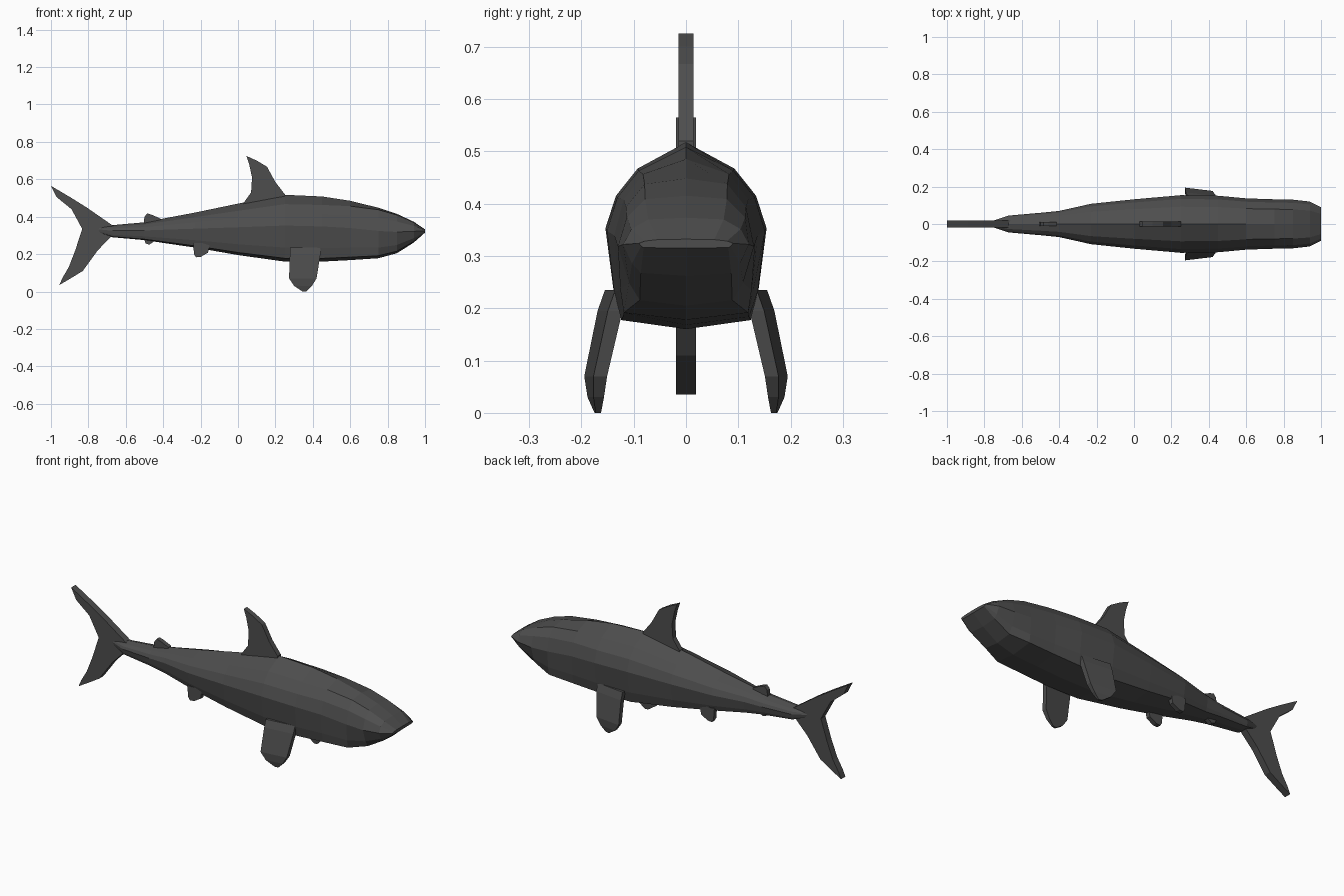
import bpy, bmesh

skin = bpy.data.materials.new("dark_grey_skin")
skin.diffuse_color = (0.075, 0.075, 0.075, 1)


def make(name, rings):
    """Skin equal-length point rings, cap both ends."""
    bm = bmesh.new()
    vs = [[bm.verts.new(p) for p in r] for r in rings]
    n = len(vs[0])
    for a, b in zip(vs, vs[1:]):
        for i in range(n):
            bm.faces.new((a[i], a[(i + 1) % n], b[(i + 1) % n], b[i]))
    bm.faces.new(vs[0])
    bm.faces.new(vs[-1])
    bmesh.ops.recalc_face_normals(bm, faces=bm.faces)
    me = bpy.data.meshes.new(name)
    bm.to_mesh(me)
    bm.free()
    me.materials.append(skin)
    ob = bpy.data.objects.new(name, me)
    bpy.context.collection.objects.link(ob)
    return ob


def plate(name, outline, half, y=0):
    """Flat fin: side outline in x, z extruded across y."""
    return make(name, [[(x, y + s * half, z) for x, z in outline] for s in (-1, 1)])


# Body: x, bottom z, top z, half width, shoulder height fraction, belly width fraction
stations = [
    (-0.76, 0.320, 0.345, 0.015, 0.90, 0.8),
    (-0.67, 0.290, 0.355, 0.045, 0.88, 0.8),
    (-0.50, 0.275, 0.370, 0.060, 0.88, 0.8),
    (-0.40, 0.260, 0.390, 0.070, 0.87, 0.8),
    (-0.23, 0.235, 0.422, 0.108, 0.87, 0.8),
    (0.00, 0.195, 0.470, 0.132, 0.86, 0.8),
    (0.25, 0.160, 0.517, 0.154, 0.86, 0.8),
    (0.45, 0.160, 0.508, 0.151, 0.87, 0.82),
    (0.60, 0.168, 0.485, 0.137, 0.91, 0.88),
    (0.75, 0.178, 0.448, 0.132, 0.96, 0.90),
    (0.85, 0.205, 0.415, 0.130, 0.97, 0.68),
    (0.94, 0.262, 0.373, 0.120, 0.97, 0.72),
    (1.00, 0.315, 0.332, 0.090, 0.95, 0.90),
]
rings = []
for x, lo, hi, w, sh, bw in stations:
    half = [(0.60, sh), (0.87, sh * 0.83), (1, 0.54), (0.5 + bw * 0.5, 0.21), (bw, 0.05)]
    prof = [(0, 1)] + half + [(0, 0)] + [(-a, b) for a, b in reversed(half)]
    rings.append([(x, a * w, lo + b * (hi - lo)) for a, b in prof])
make("body", rings)

# Fins along the centre line
plate("dorsal_fin", [(0.045, 0.725), (0.10, 0.70), (0.155, 0.667), (0.20, 0.585), (0.25, 0.52),
                     (0.25, 0.48), (0.03, 0.45), (0.03, 0.474), (0.07, 0.53), (0.075, 0.61),
                     (0.06, 0.68)], 0.014)
plate("tail_fin", [(-1, 0.565), (-0.89, 0.50), (-0.81, 0.45), (-0.67, 0.353), (-0.62, 0.34),
                   (-0.62, 0.30), (-0.68, 0.292), (-0.75, 0.22), (-0.83, 0.11), (-0.90, 0.067),
                   (-0.955, 0.035), (-0.94, 0.07), (-0.905, 0.13), (-0.87, 0.22), (-0.833, 0.335),
                   (-0.89, 0.44), (-0.97, 0.505)], 0.019)
plate("rear_dorsal_fin", [(-0.505, 0.36), (-0.50, 0.40), (-0.485, 0.418), (-0.46, 0.41),
                          (-0.415, 0.39), (-0.415, 0.37)], 0.012)
plate("anal_fin", [(-0.505, 0.29), (-0.495, 0.258), (-0.475, 0.25), (-0.445, 0.27),
                   (-0.44, 0.29)], 0.012)

# Paired fins; pectoral rows: z, rear x, front x, centre y, half thickness
rows = [(0.235, 0.277, 0.442, 0.132, 0.013), (0.195, 0.277, 0.440, 0.145, 0.014),
        (0.070, 0.273, 0.420, 0.171, 0.013), (0.030, 0.300, 0.395, 0.171, 0.010),
        (0.000, 0.345, 0.365, 0.168, 0.005)]
for side, s in (("left", 1), ("right", -1)):
    make(side + "_pectoral_fin",
         [[(x, s * (y + t * h - (x - 0.36) * 0.12), z)
           for x, t in ((x0, -1), (x0, 1), (x1, 1), (x1, -1))]
          for z, x0, x1, y, h in rows])
    plate(side + "_pelvic_fin", [(-0.24, 0.26), (-0.235, 0.20), (-0.225, 0.183), (-0.20, 0.185),
                                 (-0.16, 0.208), (-0.15, 0.26)], 0.012, s * 0.085)
